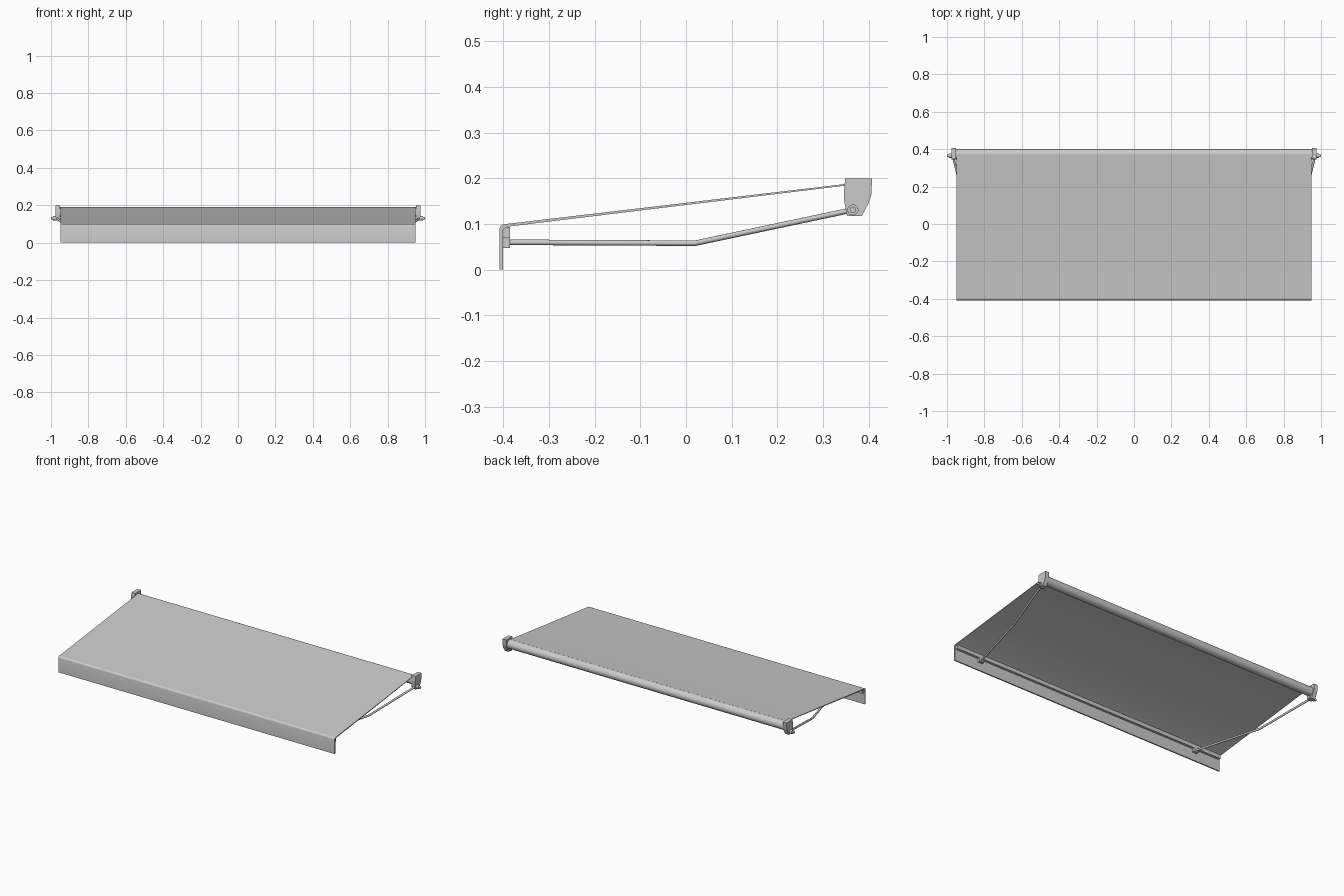
import bpy, bmesh, math
from mathutils import Vector

if "Cube" in bpy.data.objects:
    bpy.data.objects.remove(bpy.data.objects["Cube"])


def finish(name, bm, angle=35):
    bmesh.ops.recalc_face_normals(bm, faces=bm.faces)
    me = bpy.data.meshes.new(name)
    bm.to_mesh(me)
    bm.free()
    ob = bpy.data.objects.new(name, me)
    bpy.context.collection.objects.link(ob)
    bpy.ops.object.select_all(action='DESELECT')
    bpy.context.view_layer.objects.active = ob
    ob.select_set(True)
    bpy.ops.object.shade_smooth_by_angle(angle=math.radians(angle))
    return ob


def extrude_x(name, profile, x0, x1):
    """Solid from a (y, z) outline, extruded along x."""
    bm = bmesh.new()
    face = bm.faces.new([bm.verts.new((x0, y, z)) for y, z in profile])
    out = bmesh.ops.extrude_face_region(bm, geom=[face])
    moved = [v for v in out['geom'] if isinstance(v, bmesh.types.BMVert)]
    bmesh.ops.translate(bm, verts=moved, vec=(x1 - x0, 0, 0))
    return finish(name, bm)


def circle(y, z, r, n):
    return [(y + r * math.cos(2 * math.pi * i / n),
             z + r * math.sin(2 * math.pi * i / n)) for i in range(n)]


def rect(y0, y1, z0, z1):
    return [(y0, z0), (y1, z0), (y1, z1), (y0, z1)]


def tube(name, points, r, n=12):
    """Round bar through points, mitred in the y direction."""
    bm = bmesh.new()
    pts = [Vector(p) for p in points]
    rings = []
    for i, p in enumerate(pts):
        d = (pts[min(i + 1, len(pts) - 1)] - pts[max(i - 1, 0)]).normalized()
        side = d.cross(Vector((0, 0, 1))).normalized()
        up = side.cross(d)
        rings.append([bm.verts.new(p + r * (side * math.cos(a) + up * math.sin(a)))
                      for a in (2 * math.pi * k / n for k in range(n))])
    for a, b in zip(rings, rings[1:]):
        for k in range(n):
            bm.faces.new((a[k], a[(k + 1) % n], b[(k + 1) % n], b[k]))
    bm.faces.new(rings[0])
    bm.faces.new(rings[-1])
    return finish(name, bm)


# Fabric sheet: hanging valance, rounded front corner, sloping canopy
corner = [(-0.408 + 0.012 * (1 - math.cos(a)), 0.088 + 0.012 * math.sin(a))
          for a in (math.radians(d) for d in (0, 25, 50, 75, 97))]
extrude_x("canopy_fabric",
          [(-0.408, 0)] + corner + [(0.370, 0.190), (0.370, 0.1865),
                                    (-0.392, 0.094), (-0.400, 0.087), (-0.400, 0)],
          -0.95, 0.95)

# Roller at the wall and bar along the front
extrude_x("roller", circle(0.373, 0.163, 0.027, 32), -0.955, 0.955)
extrude_x("front_bar", rect(-0.400, -0.385, 0.070, 0.093), -0.945, 0.945)

bracket = [(0.348, 0.200), (0.407, 0.200), (0.405, 0.162), (0.399, 0.145),
           (0.385, 0.118), (0.352, 0.118), (0.346, 0.150), (0.345, 0.165)]
for s, side in ((-1, "left"), (1, "right")):
    # Wall bracket and stepped pivot pin
    extrude_x(side + "_bracket", bracket, s * 0.951, s * 0.977)
    extrude_x(side + "_pivot_collar", circle(0.365, 0.131, 0.012, 20), s * 0.945, s * 0.989)
    extrude_x(side + "_pivot_pin", circle(0.365, 0.131, 0.007, 16), s * 0.989, s * 1.0)
    # Folding arm, bent at the elbow, and its clip under the bar
    tube(side + "_arm", [(s * 0.968, 0.365, 0.131), (s * 0.885, 0.02, 0.058),
                         (s * 0.77, -0.388, 0.060)], 0.006)
    extrude_x(side + "_arm_clip", rect(-0.400, -0.385, 0.048, 0.071), s * 0.755, s * 0.785)
